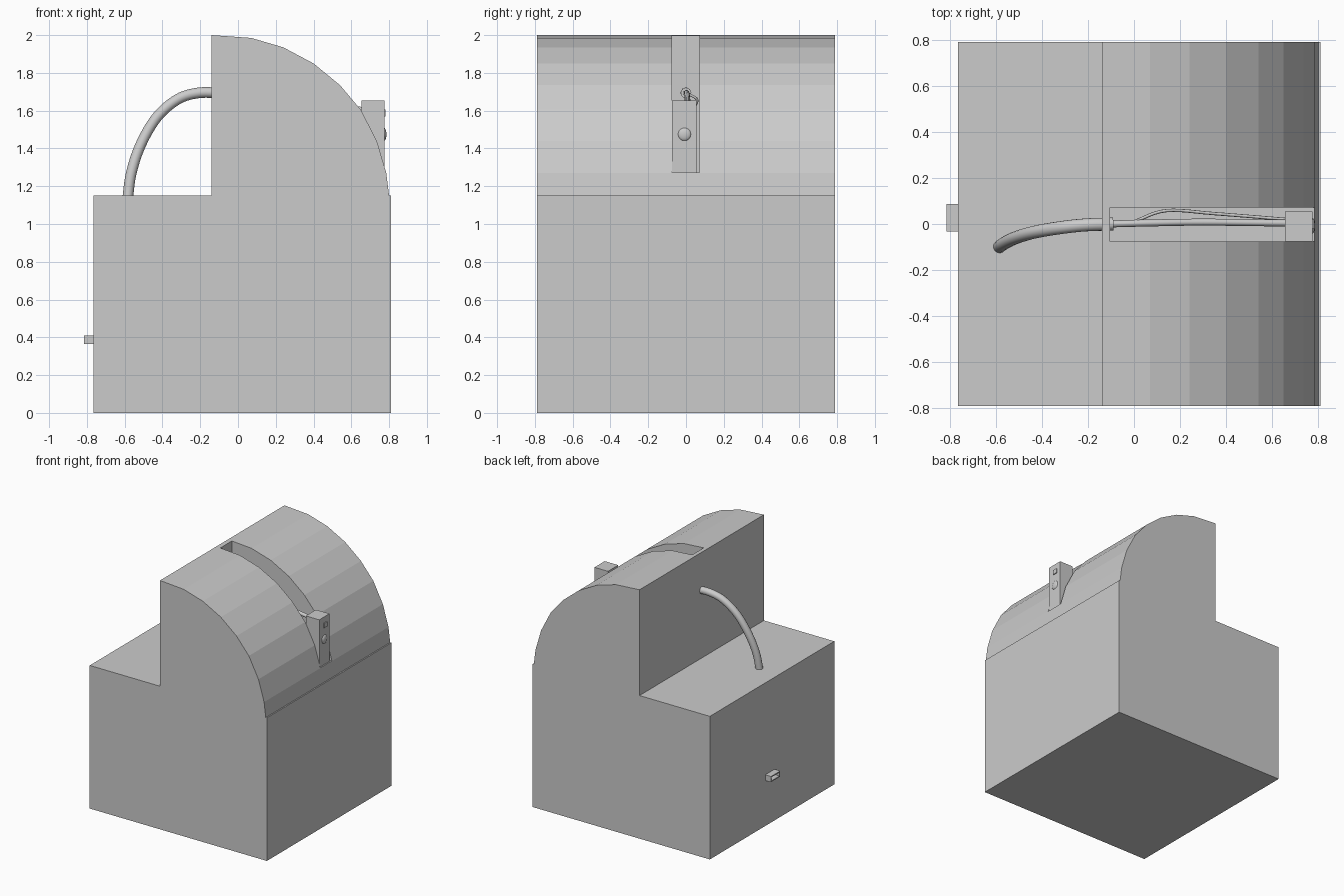
import bpy, bmesh, math
from mathutils import Vector

if "Cube" in bpy.data.objects:
    bpy.data.objects.remove(bpy.data.objects["Cube"])

grey = bpy.data.materials.new("plain grey")
grey.diffuse_color = (0.6, 0.6, 0.6, 1)
grey.use_nodes = True
grey.node_tree.nodes["Principled BSDF"].inputs["Base Color"].default_value = grey.diffuse_color


def finish(name, bm):
    bmesh.ops.recalc_face_normals(bm, faces=bm.faces)
    me = bpy.data.meshes.new(name)
    bm.to_mesh(me)
    bm.free()
    me.materials.append(grey)
    ob = bpy.data.objects.new(name, me)
    bpy.context.collection.objects.link(ob)
    return ob


def box(name, x0, x1, y0, y1, z0, z1):
    bm = bmesh.new()
    bmesh.ops.create_cube(bm, size=1)
    for v in bm.verts:
        v.co = Vector((x1 if v.co.x > 0 else x0,
                       y1 if v.co.y > 0 else y0,
                       z1 if v.co.z > 0 else z0))
    return finish(name, bm)


def extrude_y(name, pts, y0, y1):
    bm = bmesh.new()
    face = bm.faces.new([bm.verts.new((x, y0, z)) for x, z in pts])
    ext = bmesh.ops.extrude_face_region(bm, geom=[face])
    for v in ext["geom"]:
        if isinstance(v, bmesh.types.BMVert):
            v.co.y = y1
    return finish(name, bm)


def tube(name, pts, radius, sides=16, steps=6):
    # smooth curve through the points, swept as a round tube
    P = [Vector(p) for p in pts]
    P = [2 * P[0] - P[1]] + P + [2 * P[-1] - P[-2]]
    path = []
    for i in range(1, len(P) - 2):
        a, b, c, d = P[i - 1:i + 3]
        for k in range(steps):
            t = k / steps
            path.append(0.5 * (2 * b + (c - a) * t + (2 * a - 5 * b + 4 * c - d) * t * t
                               + (3 * b - a - 3 * c + d) * t ** 3))
    path.append(P[-2])
    bm = bmesh.new()
    rings = []
    for i, p in enumerate(path):
        t = (path[min(i + 1, len(path) - 1)] - path[max(i - 1, 0)]).normalized()
        u = Vector((0, 1, 0))
        u = (u - t * u.dot(t)).normalized()
        w = t.cross(u)
        rings.append([bm.verts.new(p + radius * (u * math.cos(j * math.tau / sides)
                                                 + w * math.sin(j * math.tau / sides)))
                      for j in range(sides)])
    for r, s in zip(rings, rings[1:]):
        for j in range(sides):
            k = (j + 1) % sides
            f = bm.faces.new((r[j], r[k], s[k], s[j]))
            f.smooth = True
    bm.faces.new(rings[0])
    bm.faces.new(rings[-1])
    return finish(name, bm)


# main housing: square base, upright back and faceted curved front
arc = [(0.80, 1.15), (0.785, 1.27), (0.735, 1.44), (0.65, 1.605), (0.54, 1.735),
       (0.40, 1.85), (0.24, 1.935), (0.07, 1.985), (-0.14, 2.0)]
housing = extrude_y("housing", [(-0.765, 0), (0.81, 0), (0.81, 1.15)] + arc
                    + [(-0.14, 1.15), (-0.765, 1.15)], -0.79, 0.79)

# lever slot cut into the curved front
cutter = box("slot_cutter", -0.105, 0.95, -0.075, 0.072, 1.272, 2.2)
cutter.hide_render = True
mod = housing.modifiers.new("slot", 'BOOLEAN')
mod.operation = 'DIFFERENCE'
mod.solver = 'EXACT'
mod.object = cutter
bpy.context.view_layer.objects.active = housing
bpy.ops.object.modifier_apply(modifier="slot")
bpy.data.objects.remove(cutter)

# control block standing in the slot, with button and small tab
box("control_block", 0.655, 0.775, -0.075, 0.055, 1.272, 1.655)
box("block_tab", 0.77, 0.782, -0.02, 0.02, 1.57, 1.607)
bm = bmesh.new()
bmesh.ops.create_uvsphere(bm, u_segments=20, v_segments=12, radius=0.035)
for v in bm.verts:
    v.co = Vector((0.772 + v.co.x * 0.4, -0.008 + v.co.y, 1.475 + v.co.z))
for f in bm.faces:
    f.smooth = True
finish("button", bm)

# hose arching from the rear shelf into the upright
tube("hose", [(-0.585, -0.1, 1.13), (-0.565, -0.085, 1.27), (-0.515, -0.06, 1.42),
              (-0.43, -0.035, 1.565), (-0.32, -0.016, 1.66), (-0.21, -0.004, 1.694),
              (-0.09, 0.0, 1.694)], 0.028)

# thin cables between the hose end and the control block
tube("main_cable", [(-0.11, 0, 1.694), (0.05, 0.004, 1.69), (0.3, 0.008, 1.65),
                    (0.66, 0.004, 1.605)], 0.015, 10)
tube("side_cable", [(0.0, 0.01, 1.69), (0.14, 0.058, 1.66), (0.35, 0.045, 1.62),
                    (0.66, 0.02, 1.59)], 0.007, 8)

# hollow socket on the rear face
x0, x1, y0, y1, z0, z1, t = -0.815, -0.76, -0.032, 0.086, 0.365, 0.411, 0.009
box("socket_bottom", x0, x1, y0, y1, z0, z0 + t)
box("socket_top", x0, x1, y0, y1, z1 - t, z1)
for name, a in (("socket_side_a", y0), ("socket_side_b", y1 - t)):
    box(name, x0, x1, a, a + t, z0 + t, z1 - t)
